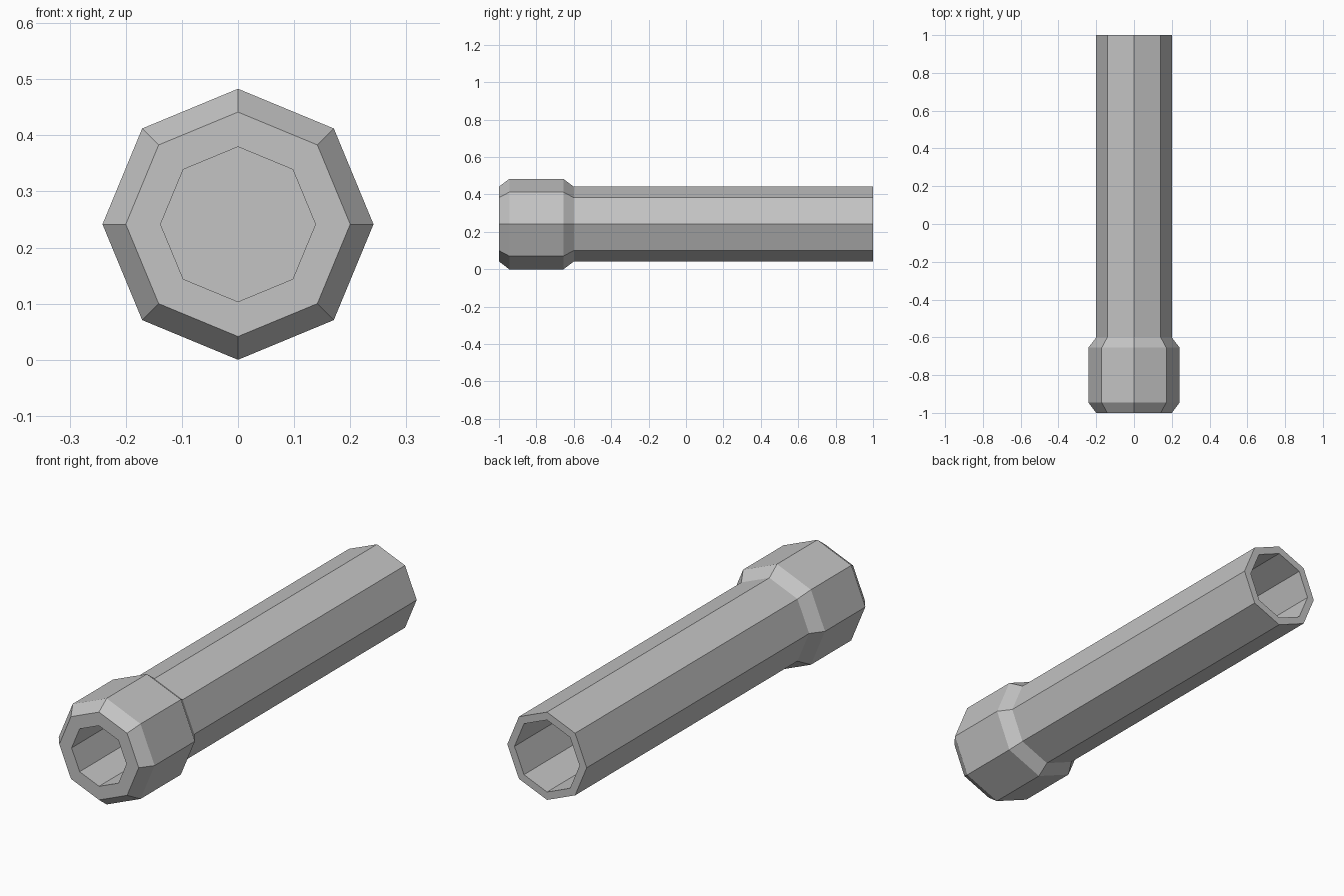
import bpy, bmesh, math

cube = bpy.data.objects.get("Cube")
if cube:
    bpy.data.objects.remove(cube, do_unlink=True)

SIDES = 8
COLLAR_R, BARREL_R = 0.2415, 0.20
FRONT_BORE_R, BACK_BORE_R = 0.138, 0.164


def make_material(name, colour):
    mat = bpy.data.materials.new(name)
    mat.use_nodes = True
    mat.diffuse_color = colour
    mat.node_tree.nodes["Principled BSDF"].inputs["Base Color"].default_value = colour
    return mat


def lathe(name, profile, mat):
    """Sweep (y, radius) rings along the y axis and cap both ends."""
    bm = bmesh.new()
    rings = []
    for y, r in profile:
        angles = [math.tau * i / SIDES for i in range(SIDES)]
        rings.append([bm.verts.new((r * math.cos(a), y, COLLAR_R + r * math.sin(a)))
                      for a in angles])
    for a, b in zip(rings, rings[1:]):
        for i in range(SIDES):
            j = (i + 1) % SIDES
            bm.faces.new((a[i], a[j], b[j], b[i]))
    bm.faces.new(rings[0])
    bm.faces.new(rings[-1])
    bmesh.ops.recalc_face_normals(bm, faces=bm.faces)
    mesh = bpy.data.meshes.new(name)
    bm.to_mesh(mesh)
    bm.free()
    mesh.materials.append(mat)
    obj = bpy.data.objects.new(name, mesh)
    bpy.context.collection.objects.link(obj)
    return obj


steel = make_material("grey_metal", (0.55, 0.55, 0.55, 1))

# Hollow barrel with a chamfered front collar, from front bore floor to back bore floor
lathe("collared_barrel", [
    (-0.6, FRONT_BORE_R), (-1, FRONT_BORE_R),           # front bore
    (-1, BARREL_R), (-0.945, COLLAR_R),                 # front rim and chamfer
    (-0.655, COLLAR_R), (-0.6, BARREL_R),               # collar and step down
    (1, BARREL_R), (1, BACK_BORE_R),                    # barrel and back rim
    (0.4, BACK_BORE_R),                                 # back bore
], steel)
